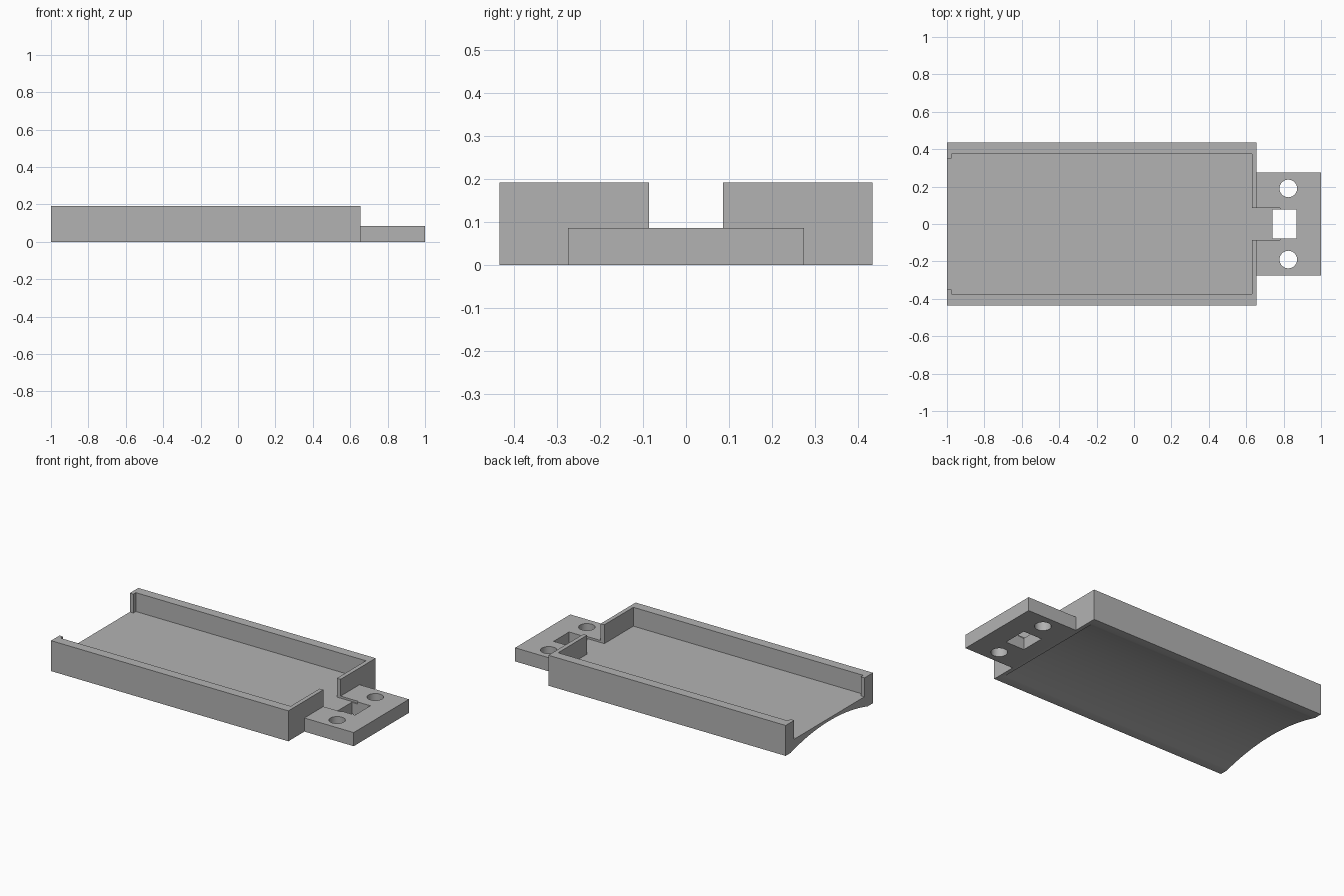
import bpy
import bmesh
import math

cube = bpy.data.objects.get("Cube")
if cube:
    bpy.data.objects.remove(cube, do_unlink=True)

grey = bpy.data.materials.new("light grey")
grey.use_nodes = True
grey.diffuse_color = (0.45, 0.45, 0.45, 1)
grey.node_tree.nodes["Principled BSDF"].inputs["Base Color"].default_value = (0.45, 0.45, 0.45, 1)

TOP, FLOOR, TAB_TOP = 0.192, 0.073, 0.086
HALF_Y, TAB_Y = 0.435, 0.275
WALL_X = 0.656      # outer face of the end wall
INNER_X = 0.63      # inner face of the end wall


def prism(name, outline, z0, z1):
    """Extrude a plan outline from z0 to z1."""
    bm = bmesh.new()
    face = bm.faces.new([bm.verts.new((x, y, z0)) for x, y in outline])
    out = bmesh.ops.extrude_face_region(bm, geom=[face])
    verts = [v for v in out["geom"] if isinstance(v, bmesh.types.BMVert)]
    bmesh.ops.translate(bm, verts=verts, vec=(0, 0, z1 - z0))
    bmesh.ops.recalc_face_normals(bm, faces=bm.faces)
    mesh = bpy.data.meshes.new(name)
    bm.to_mesh(mesh)
    bm.free()
    obj = bpy.data.objects.new(name, mesh)
    bpy.context.collection.objects.link(obj)
    return obj


def box(name, x0, x1, half_y, z0, z1):
    return prism(name, [(x0, -half_y), (x1, -half_y), (x1, half_y), (x0, half_y)], z0, z1)


def cylinder(name, radius, depth, sides, location, rotation=(0, 0, 0)):
    bpy.ops.mesh.primitive_cylinder_add(vertices=sides, radius=radius, depth=depth,
                                        location=location, rotation=rotation)
    obj = bpy.context.object
    obj.name = name
    return obj


# Solid plan of tray and end tab
half = [(-1, HALF_Y), (WALL_X, HALF_Y), (WALL_X, TAB_Y), (1, TAB_Y)]
tray = prism("tray", half + [(x, -y) for x, y in reversed(half)], 0, TOP)
tray.data.materials.append(grey)

# Tab lowering, tray cavity, open mouth between the lips, wire channel, tab slot
cutters = [
    box("tab_step_cutter", WALL_X, 1.1, 0.6, TAB_TOP, 0.4),
    box("cavity_cutter", -0.975, INNER_X, 0.375, FLOOR, 0.4),
    box("mouth_cutter", -1.1, -0.9, 0.35, FLOOR, 0.4),
    box("channel_cutter", 0.6, 0.78, 0.086, FLOOR, 0.4),
    box("slot_cutter", 0.74, 0.87, 0.077, -0.1, 0.4),
]

# Screw holes
for side in (-1, 1):
    cutters.append(cylinder("screw_hole_cutter", 0.047, 1, 48, (0.825, 0.19 * side, 0)))

# Shallow arch along the underside, closed at the end wall
rise, half_width = 0.055, 0.385
radius = (half_width ** 2 + rise ** 2) / (2 * rise)
cutters.append(cylinder("arch_cutter", radius, INNER_X + 1.1, 320,
                        ((INNER_X - 1.1) / 2, 0, rise - radius), (0, math.pi / 2, 0)))

for cutter in cutters:
    cutter.hide_render = True
    mod = tray.modifiers.new(cutter.name, "BOOLEAN")
    mod.operation = "DIFFERENCE"
    mod.solver = "EXACT"
    mod.object = cutter

bpy.ops.object.select_all(action="DESELECT")
tray.select_set(True)
bpy.context.view_layer.objects.active = tray
for mod in list(tray.modifiers):
    bpy.ops.object.modifier_apply(modifier=mod.name)
for cutter in cutters:
    bpy.data.objects.remove(cutter, do_unlink=True)

# One material only, smooth arch and holes with crisp edges
tray.data.materials.clear()
tray.data.materials.append(grey)
for poly in tray.data.polygons:
    poly.material_index = 0
bpy.ops.object.shade_smooth_by_angle(angle=math.radians(20))
